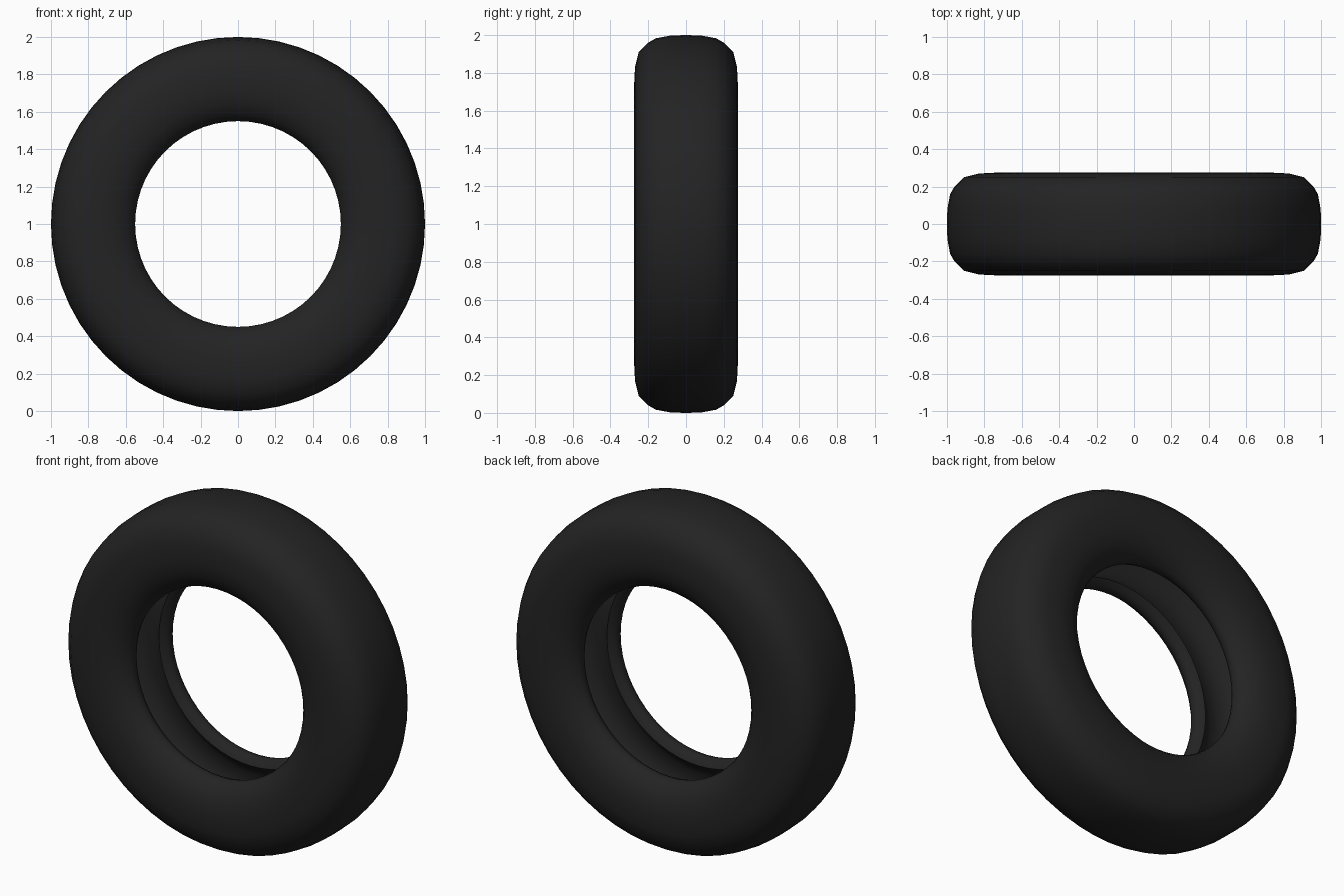
import bpy, bmesh, math
from mathutils import Vector

cube = bpy.data.objects.get("Cube")
if cube:
    bpy.data.objects.remove(cube, do_unlink=True)

SEGMENTS = 56

# Black rubber
rubber = bpy.data.materials.new("black rubber")
rubber.use_nodes = True
colour = (0.017, 0.017, 0.017, 1)
rubber.diffuse_color = colour
bsdf = rubber.node_tree.nodes["Principled BSDF"]
bsdf.inputs["Base Color"].default_value = colour
bsdf.inputs["Roughness"].default_value = 0.8

# Half cross-section (radius, width): tread, shoulder, sidewall, bead, hollow inside
half = [(1.0, 0.0), (0.998, 0.08), (0.983, 0.16), (0.96, 0.2), (0.91, 0.25),
        (0.83, 0.27), (0.73, 0.275), (0.65, 0.262), (0.59, 0.23),
        (0.56, 0.195), (0.55, 0.17), (0.56, 0.14), (0.597, 0.12),
        (0.625, 0.155), (0.69, 0.2), (0.78, 0.2), (0.87, 0.165),
        (0.915, 0.09), (0.925, 0.0)]
mirrored = [(r, -w) for r, w in reversed(half[1:-1])]
profile = half + mirrored

# Sweep the closed section around the axle
bm = bmesh.new()
verts = [bm.verts.new((0, w, r)) for r, w in profile]
edges = [bm.edges.new((v, verts[(i + 1) % len(verts)])) for i, v in enumerate(verts)]
bmesh.ops.spin(bm, geom=verts + edges, cent=(0, 0, 0), axis=Vector((0, 1, 0)),
               angle=math.tau, steps=SEGMENTS, use_duplicate=False)
bmesh.ops.remove_doubles(bm, verts=bm.verts, dist=0.0005)
bmesh.ops.recalc_face_normals(bm, faces=bm.faces)
bmesh.ops.translate(bm, verts=bm.verts, vec=(0, 0, 1))

mesh = bpy.data.meshes.new("tyre")
bm.to_mesh(mesh)
bm.free()
mesh.materials.append(rubber)
tyre = bpy.data.objects.new("tyre", mesh)
bpy.context.collection.objects.link(tyre)

# Smooth rubber with a crisp inner bead edge
bpy.ops.object.select_all(action='DESELECT')
tyre.select_set(True)
bpy.context.view_layer.objects.active = tyre
bpy.ops.object.shade_smooth_by_angle(angle=math.radians(50))
